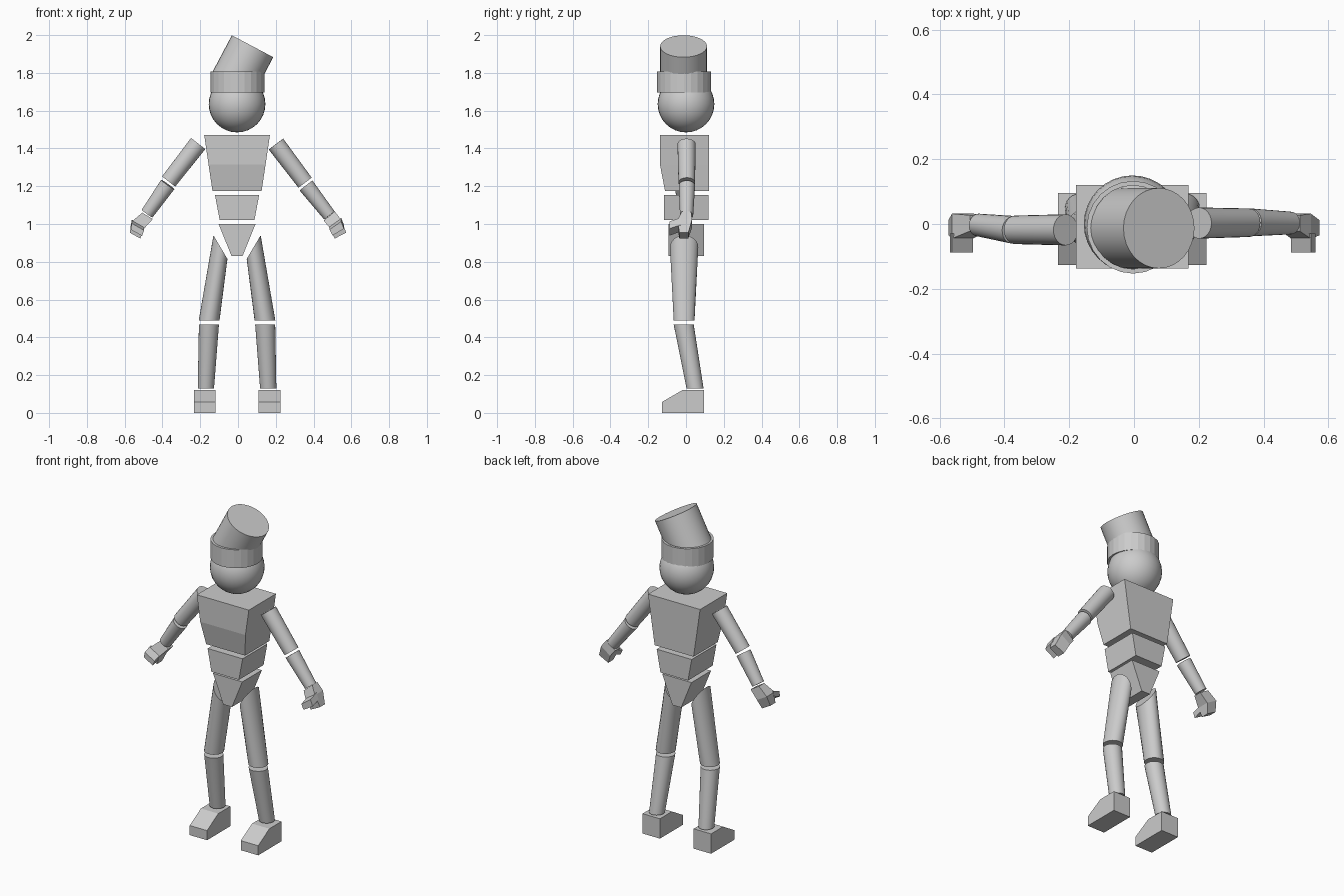
import bpy, bmesh, math
from mathutils import Vector as V

if "Cube" in bpy.data.objects:
    bpy.data.objects.remove(bpy.data.objects["Cube"])

CX = -0.005  # symmetry plane of trunk and legs


def loft(name, rings, smooth=False, closed=False):
    """Skin a list of equal-sized rings; cap the ends, or join them if closed."""
    bm = bmesh.new()
    vr = [[bm.verts.new(p) for p in r] for r in rings]
    n = len(vr[0])
    pairs = list(zip(vr, vr[1:]))
    if closed:
        pairs.append((vr[-1], vr[0]))
    else:
        bm.faces.new(vr[0])
        bm.faces.new(vr[-1])
    for a, b in pairs:
        for i in range(n):
            j = (i + 1) % n
            bm.faces.new((a[i], a[j], b[j], b[i]))
    bmesh.ops.recalc_face_normals(bm, faces=bm.faces)
    me = bpy.data.meshes.new(name)
    bm.to_mesh(me)
    bm.free()
    ob = bpy.data.objects.new(name, me)
    bpy.context.collection.objects.link(ob)
    if smooth:
        bpy.ops.object.select_all(action='DESELECT')
        ob.select_set(True)
        bpy.context.view_layer.objects.active = ob
        bpy.ops.object.shade_smooth_by_angle(angle=math.radians(30))
    return ob


def ring(c, u, v, n=24):
    c, u, v = V(c), V(u), V(v)
    return [c + u * math.cos(math.tau * i / n) + v * math.sin(math.tau * i / n) for i in range(n)]


def rect(x0, x1, y0, y1, z):
    return [(x0, y0, z), (x1, y0, z), (x1, y1, z), (x0, y1, z)]


def flat_ring(c, rx, ry, n=24):
    return ring(c, (rx, 0, 0), (0, ry, 0), n)


def tube(name, a, b, ra, rb, n=24):
    """Tapered cylinder with ends square to its axis (axis lies near the xz plane)."""
    d = (V(b) - V(a)).normalized()
    u = d.cross(V((0, 1, 0))).normalized()
    v = d.cross(u)
    return loft(name, [ring(a, u * ra, v * ra, n), ring(b, u * rb, v * rb, n)], True)


# head
bpy.ops.mesh.primitive_uv_sphere_add(segments=32, ring_count=16, radius=0.15, location=(CX, 0, 1.635))
bpy.context.object.name = "head"
bpy.ops.object.shade_smooth()

# hat band (open ring) and tilted crown
loft("hat_band", [flat_ring((-0.003, -0.01, z), r, r) for r, z in
                  ((0.143, 1.697), (0.143, 1.808), (0.129, 1.808), (0.129, 1.697))], closed=True)
axis = V((0.468, 0, 0.884))
top = V((0.077, -0.013, 1.941))
tube("hat_crown", top - axis * 0.235, top, 0.124, 0.124, 32)

# trunk: chest, waist, pelvis
loft("chest", [rect(CX - h, CX + h, y0, 0.121, z) for h, y0, z in
               ((0.174, -0.138, 1.472), (0.151, -0.138, 1.315), (0.13, -0.111, 1.175))])
loft("waist", [rect(CX - h, CX + h, -0.116, 0.12, z) for h, z in ((0.117, 1.154), (0.092, 1.02))])
loft("pelvis", [rect(CX - h, CX + h, -0.092, 0.095, z) for h, z in ((0.098, 1.0), (0.029, 0.83))])

foot_profile = [(-0.127, 0), (-0.127, 0.058), (-0.02, 0.12), (0.095, 0.12), (0.095, 0)]
for side, s in (("left", 1), ("right", -1)):
    # thigh with slanted hip cut
    hip = [V((CX + s * x, -0.01, z)) for x, z in ((0.125, 0.94), (0.051, 0.815))]
    c = (hip[0] + hip[1]) / 2
    low = ring((CX + s * 0.148, -0.01, 0.488), (s * 0.055, 0, 0), (0, 0.055, 0))
    loft(side + "_thigh", [ring(c, hip[0] - c, (0, 0.075, 0)), low], True)
    # shin
    loft(side + "_shin", [flat_ring((CX + s * 0.149, -0.012, 0.467), 0.053, 0.053),
                          flat_ring((CX + s * 0.165, 0.048, 0.13), 0.043, 0.045)], True)
    # foot
    loft(side + "_foot", [[(CX + s * x, y, z) for y, z in foot_profile] for x in (0.113, 0.229)])

# arms: joint positions, then hand outline as (inner, outer) xz pairs from wrist to fingertip
arms = {
    "left": ((0.201, 0.003, 1.423), (0.355, 0.004, 1.219), (0.36, 0.005, 1.204), (0.484, 0.003, 1.045),
             (((0.454, 1.018), (0.512, 1.066)), ((0.485, 0.98), (0.546, 1.023)), ((0.512, 0.923), (0.573, 0.954)))),
    "right": ((-0.211, -0.018, 1.426), (-0.367, -0.018, 1.225), (-0.372, -0.018, 1.209), (-0.481, -0.003, 1.055),
              (((-0.451, 1.026), (-0.507, 1.06)), ((-0.497, 0.976), (-0.562, 1.013)), ((-0.517, 0.923), (-0.573, 0.954)))),
}
for side, (shoulder, elbow_a, elbow_b, wrist, hand) in arms.items():
    tube(side + "_upper_arm", shoulder, elbow_a, 0.048, 0.044)
    tube(side + "_forearm", elbow_b, wrist, 0.043, 0.035)
    # palm slab bent at the knuckles
    spans = ((-0.022, 0.027), (-0.045, 0.032), (-0.035, 0.012))
    loft(side + "_palm", [[(i[0], y0, i[1]), (o[0], y0, o[1]), (o[0], y1, o[1]), (i[0], y1, i[1])]
                          for (i, o), (y0, y1) in zip(hand, spans)])
    # thumb pointing forward from the knuckles
    ki, ko = V(hand[1][0]), V(hand[1][1])
    ti, to = V(hand[2][0]), V(hand[2][1])
    quad = [ki, ko, ko.lerp(to, 0.55), ki.lerp(ti, 0.55)]
    loft(side + "_thumb", [[(p.x, y, p.y + dz) for p in quad] for y, dz in ((-0.03, 0.01), (-0.088, -0.01))])
